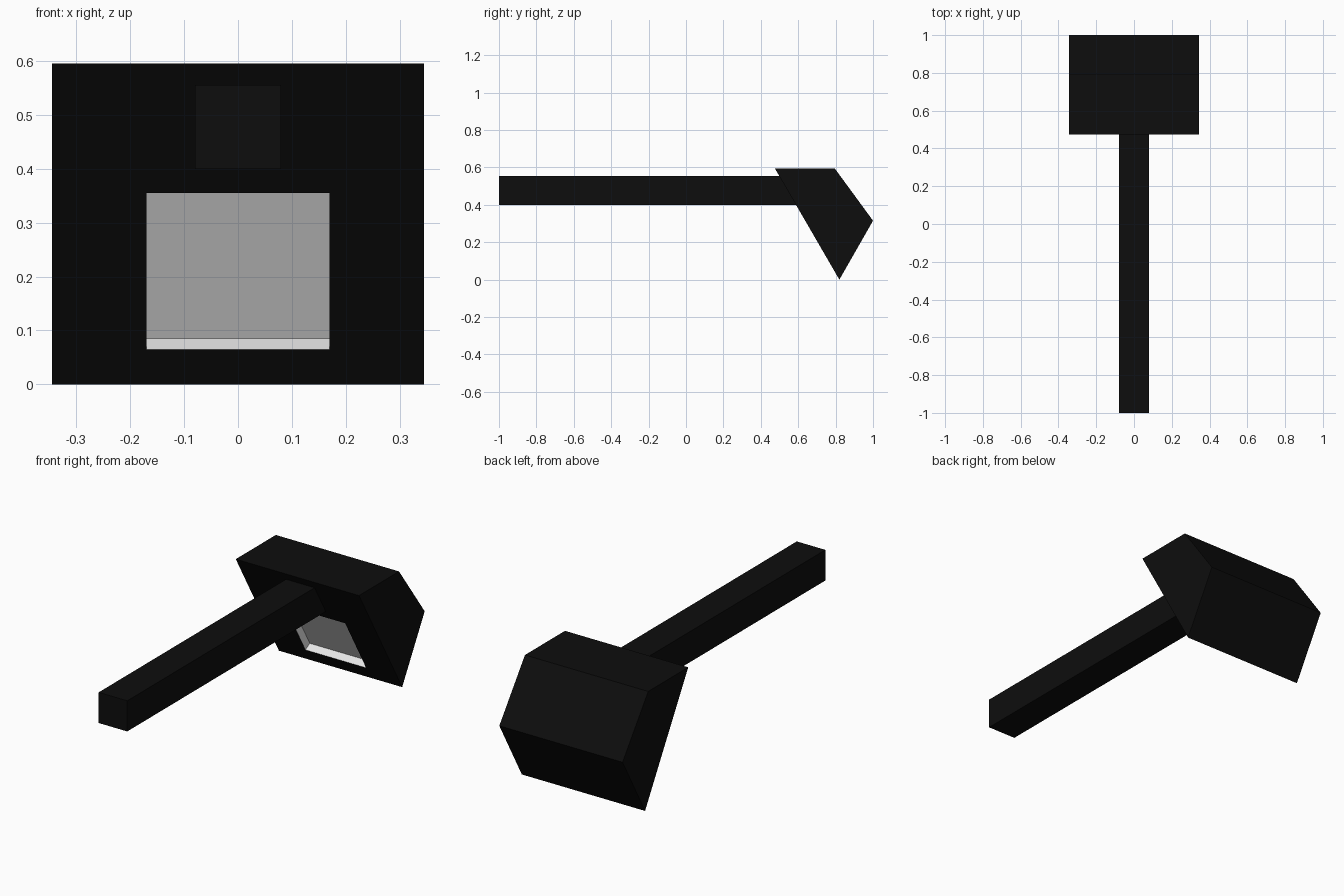
import bpy
import bmesh
from math import copysign
from mathutils import Vector

default = bpy.data.objects.get("Cube")
if default:
    bpy.data.objects.remove(default, do_unlink=True)


def make_material(name, value):
    mat = bpy.data.materials.new(name)
    mat.use_nodes = True
    colour = (value, value, value, 1)
    mat.diffuse_color = colour
    mat.node_tree.nodes["Principled BSDF"].inputs["Base Color"].default_value = colour
    return mat


black = make_material("black_metal", 0.004)
pale = make_material("pale_lens", 0.8)


def prism(profile, half_width):
    """Extrude a (y, z) profile symmetrically along x."""
    bm = bmesh.new()
    face = bm.faces.new([bm.verts.new((-half_width, y, z)) for y, z in profile])
    side = bmesh.ops.extrude_face_region(bm, geom=[face])["geom"]
    moved = [v for v in side if isinstance(v, bmesh.types.BMVert)]
    bmesh.ops.translate(bm, verts=moved, vec=(2 * half_width, 0, 0))
    bmesh.ops.recalc_face_normals(bm, faces=bm.faces)
    return bm


def finish(bm, name, materials):
    mesh = bpy.data.meshes.new(name)
    bm.to_mesh(mesh)
    bm.free()
    for mat in materials:
        mesh.materials.append(mat)
    obj = bpy.data.objects.new(name, mesh)
    bpy.context.collection.objects.link(obj)
    return obj


# Square arm, its rear end buried in the head
finish(prism([(-1, 0.4), (0.62, 0.4), (0.62, 0.555), (-1, 0.555)], 0.08),
       "arm", [black])

# Wedge-shaped head
top_edge, tip = Vector((0, 0.475, 0.595)), Vector((0, 0.82, 0))
head = prism([top_edge.yz, (0.795, 0.595), (1, 0.315), tip.yz], 0.345)

# Lens opening in the slanted front face
head.normal_update()
front = min(head.faces, key=lambda f: f.normal.y)
bmesh.ops.inset_individual(head, faces=[front], thickness=0.1)
middle = front.calc_center_median().z
for v in front.verts:
    z = 0.355 if v.co.z > middle else 0.065
    x = copysign(0.17, v.co.x)
    v.co = tip.lerp(top_edge, z / top_edge.z)
    v.co.x = x

# Shallow pale pocket sunk into the opening
head.normal_update()
walls = bmesh.ops.inset_individual(head, faces=[front], thickness=0, depth=-0.04)["faces"]
for f in [front, *walls]:
    f.material_index = 1
finish(head, "lamp_head", [black, pale])
